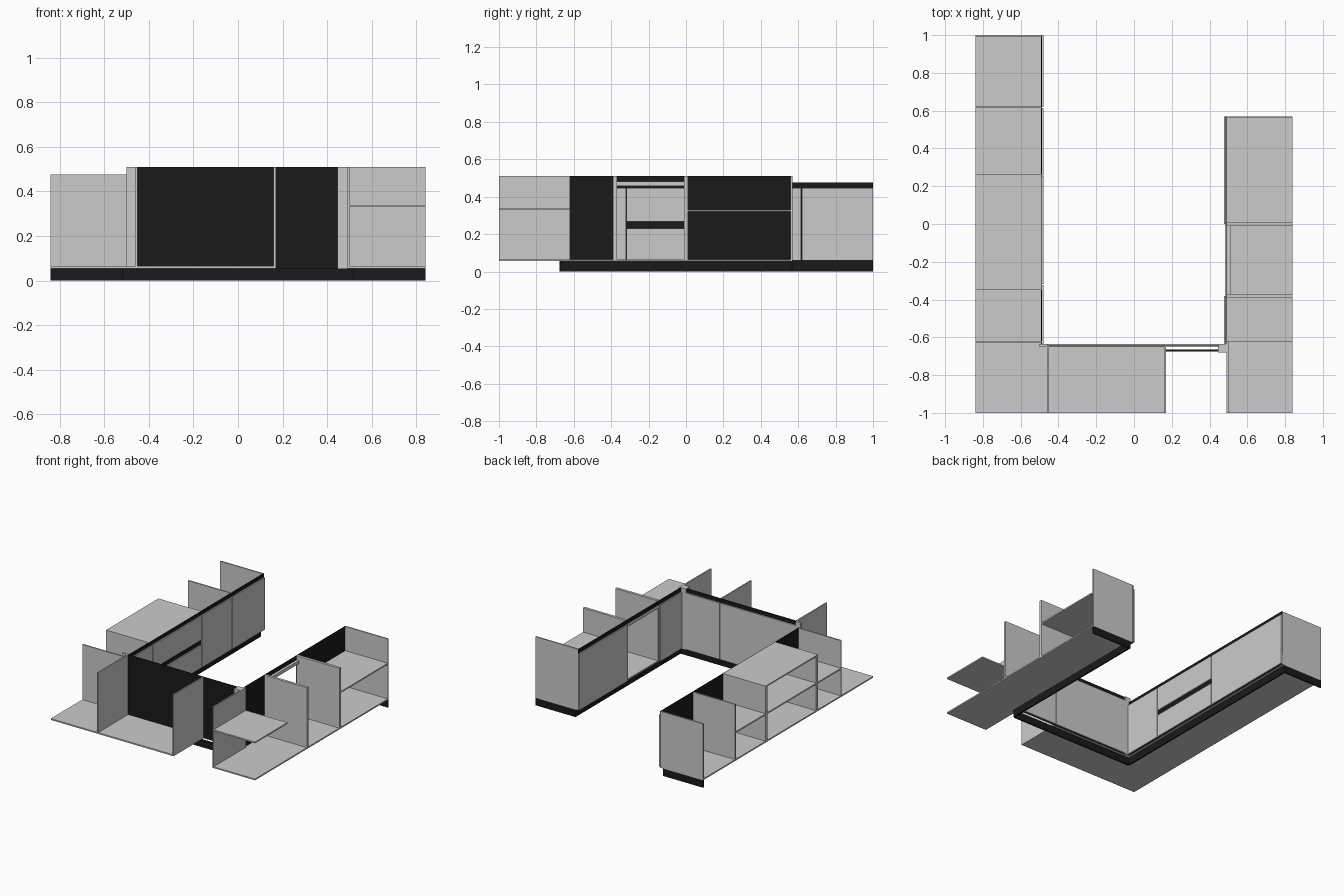
import bpy

black = bpy.data.materials.new("black")
black.diffuse_color = (0.01, 0.01, 0.01, 1)


def box(name, x0, x1, y0, y1, z0, z1, mat=None):
    """Axis-aligned board given by its limits."""
    bpy.ops.mesh.primitive_cube_add(size=1, location=((x0 + x1) / 2, (y0 + y1) / 2, (z0 + z1) / 2))
    o = bpy.context.object
    o.name = name
    o.scale = (x1 - x0, y1 - y0, z1 - z0)
    bpy.ops.object.transform_apply(location=False, rotation=False, scale=True)
    if mat:
        o.data.materials.append(mat)
    return o


K, LH, H = 0.055, 0.475, 0.51   # plinth top, left run height, main height
T = 0.01                        # board thickness

# Left run: floor, uprights, shelves
box("left_floor", -0.84, -0.49, -1, 1, K, K + T)
for y0, y1 in ((0.99, 1), (0.613, 0.623), (0.245, 0.265), (-0.35, -0.33), (-0.63, -0.62)):
    box("left_upright", -0.84, -0.49, y0, y1, K, LH)
box("left_drawer_top", -0.84, -0.49, -0.33, 0.245, LH - T, LH)
for y0, y1 in ((0.265, 0.613), (-0.33, 0.245), (-0.62, -0.35)):
    box("left_shelf", -0.84, -0.49, y0, y1, 0.26, 0.27)

# Left run: black backing and grey fronts with a grip slot between the drawers
box("left_backing", -0.492, -0.487, -0.64, 1, K, LH, black)
for y0, y1, z0, z1 in ((0.619, 1, 0.06, 0.447), (0.258, 0.615, 0.06, 0.447),
                       (-0.318, 0.254, 0.06, 0.23), (-0.318, 0.254, 0.268, 0.447),
                       (-0.64, -0.322, 0.06, 0.447)):
    box("left_front", -0.487, -0.478, y0, y1, z0, z1)

# Middle run
box("middle_floor", -0.49, 0.17, -1, -0.645, K, K + T)
for x0 in (-0.46, 0.16):
    box("middle_upright", x0, x0 + T, -1, -0.645, K, H)
box("middle_backing", -0.46, 0.45, -0.648, -0.643, K, H, black)
for x0, x1 in ((-0.478, 0.163), (0.167, 0.475)):
    box("middle_front", x0, x1, -0.643, -0.634, 0.06, 0.48)
box("left_corner_filler", -0.50, -0.455, -0.65, -0.634, K, H)
box("right_corner_filler", 0.445, 0.492, -0.68, -0.634, K, H)

# Right run: floor, uprights, shelves and blind corner panel
box("right_floor", 0.49, 0.84, -1, 0.57, K, K + T)
for y0, y1 in ((0.56, 0.57), (-0.01, 0.01), (-0.39, -0.37)):
    box("right_upright", 0.49, 0.84, y0, y1, K, H)
box("right_shelf", 0.49, 0.84, 0.01, 0.56, 0.32, 0.33)
box("corner_shelf", 0.49, 0.84, -1, -0.62, 0.33, 0.34)
box("blind_corner_panel", 0.49, 0.50, -1, -0.62, K, H)

# Right run: fronts either side of the appliance opening
for y0, y1 in ((0, 0.57), (-0.64, -0.38)):
    box("right_backing", 0.485, 0.49, y0, y1, K, H, black)
    box("right_front", 0.476, 0.485, y0, y1, 0.06, 0.48)
box("opening_grip", 0.485, 0.49, -0.38, 0, 0.48, H, black)
box("opening_rail", 0.485, 0.51, -0.38, 0, 0.457, 0.48)

# Plinth boards, set back under the fronts
box("left_plinth", -0.52, -0.51, -0.67, 1, 0, K, black)
box("left_end_plinth", -0.84, -0.52, 0.99, 1, 0, K, black)
box("middle_plinth", -0.51, 0.51, -0.675, -0.665, 0, K, black)
box("right_plinth", 0.51, 0.52, -0.67, 0.57, 0, K, black)
box("right_end_plinth", 0.52, 0.84, 0.56, 0.57, 0, K, black)
